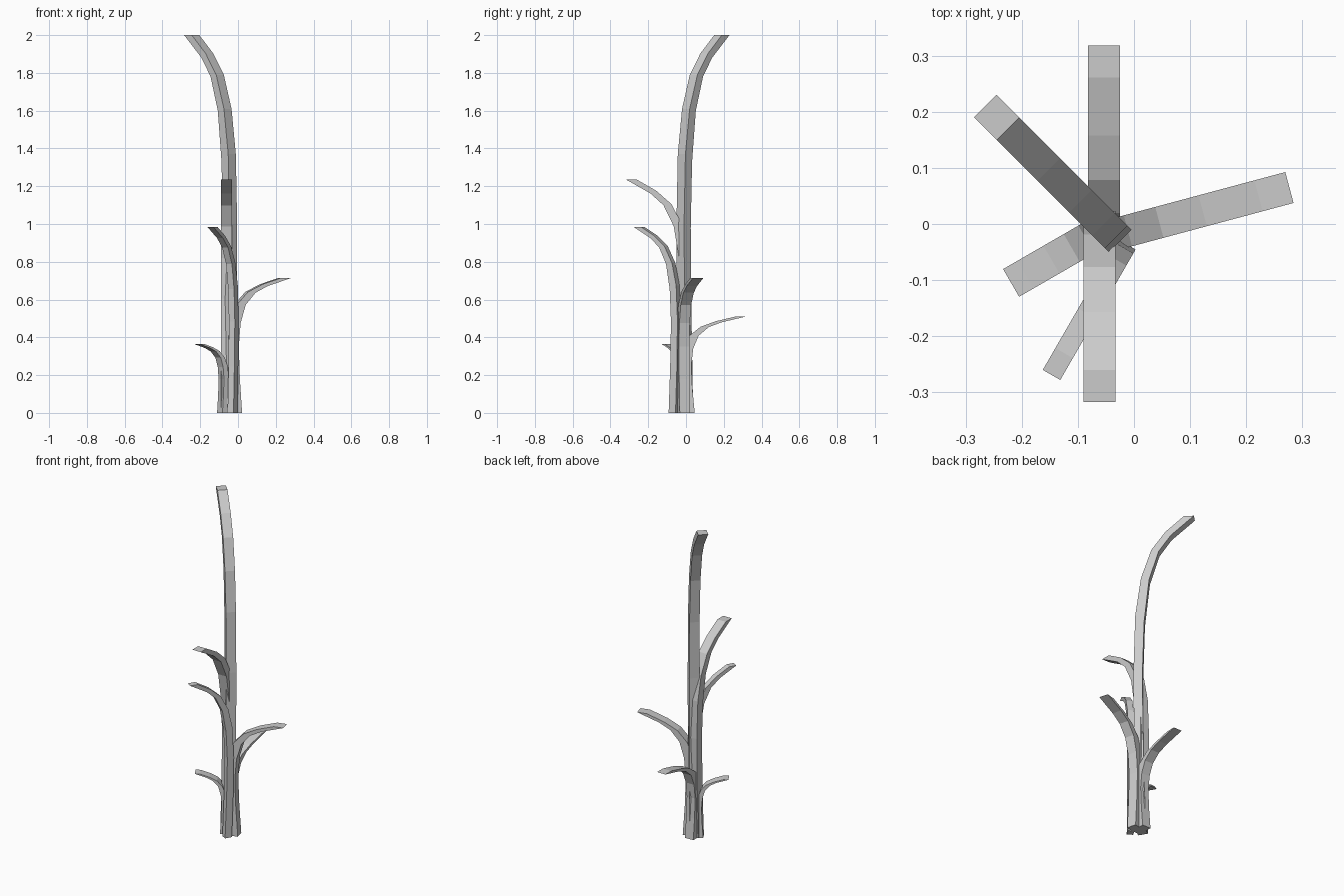
import bpy
from math import radians, cos, sin

if "Cube" in bpy.data.objects:
    bpy.data.objects.remove(bpy.data.objects["Cube"])

# side profile shared by all leaves: (inner reach, height), (outer reach, height)
PROFILE = [
    ((0.015, 0.0), (0.068, 0.0)),
    ((0.004, 0.25), (0.056, 0.25)),
    ((0.0, 0.5), (0.050, 0.49)),
    ((0.010, 0.685), (0.060, 0.665)),
    ((0.042, 0.805), (0.088, 0.80)),
    ((0.100, 0.895), (0.142, 0.89)),
    ((0.180, 0.952), (0.210, 0.94)),
    ((0.283, 1.0), (0.340, 1.0)),
]


def leaf(name, tip, angle, height, reach=1.0, width=0.057):
    """Rectangular strip bending outwards so that its end lands on tip."""
    a = radians(angle)
    d, p = (cos(a), sin(a)), (-sin(a), cos(a))
    ox, oy = tip[0] - 0.34 * reach * d[0], tip[1] - 0.34 * reach * d[1]
    verts, faces = [], []
    for inner, outer in PROFILE:
        for (u, z), s in ((inner, -1), (outer, -1), (outer, 1), (inner, 1)):
            u, w = u * reach, s * width / 2
            verts.append((ox + u * d[0] + w * p[0], oy + u * d[1] + w * p[1], z * height))
    for i in range(len(PROFILE) - 1):
        for j in range(4):
            k = (j + 1) % 4
            faces.append((4 * i + j, 4 * i + 4 + j, 4 * i + 4 + k, 4 * i + k)[::-1])
    n = len(verts)
    faces += [(3, 2, 1, 0), (n - 4, n - 3, n - 2, n - 1)]
    me = bpy.data.meshes.new(name)
    me.from_pydata(verts, [], faces)
    me.update()
    bpy.context.collection.objects.link(bpy.data.objects.new(name, me))


# tall central stalk
leaf("tall_leaf", (-0.265, 0.21), 135, 2.0)
# shorter leaves around it
leaf("front_leaf", (-0.0615, -0.317), 270, 1.235)
leaf("front_left_leaf", (-0.147, -0.269), 240, 0.985, reach=0.79, width=0.036)
leaf("right_leaf", (0.277, 0.065), 15, 0.715)
leaf("back_leaf", (-0.0535, 0.318), 90, 0.51)
leaf("left_leaf", (-0.219, -0.105), 210, 0.365, reach=0.52)
